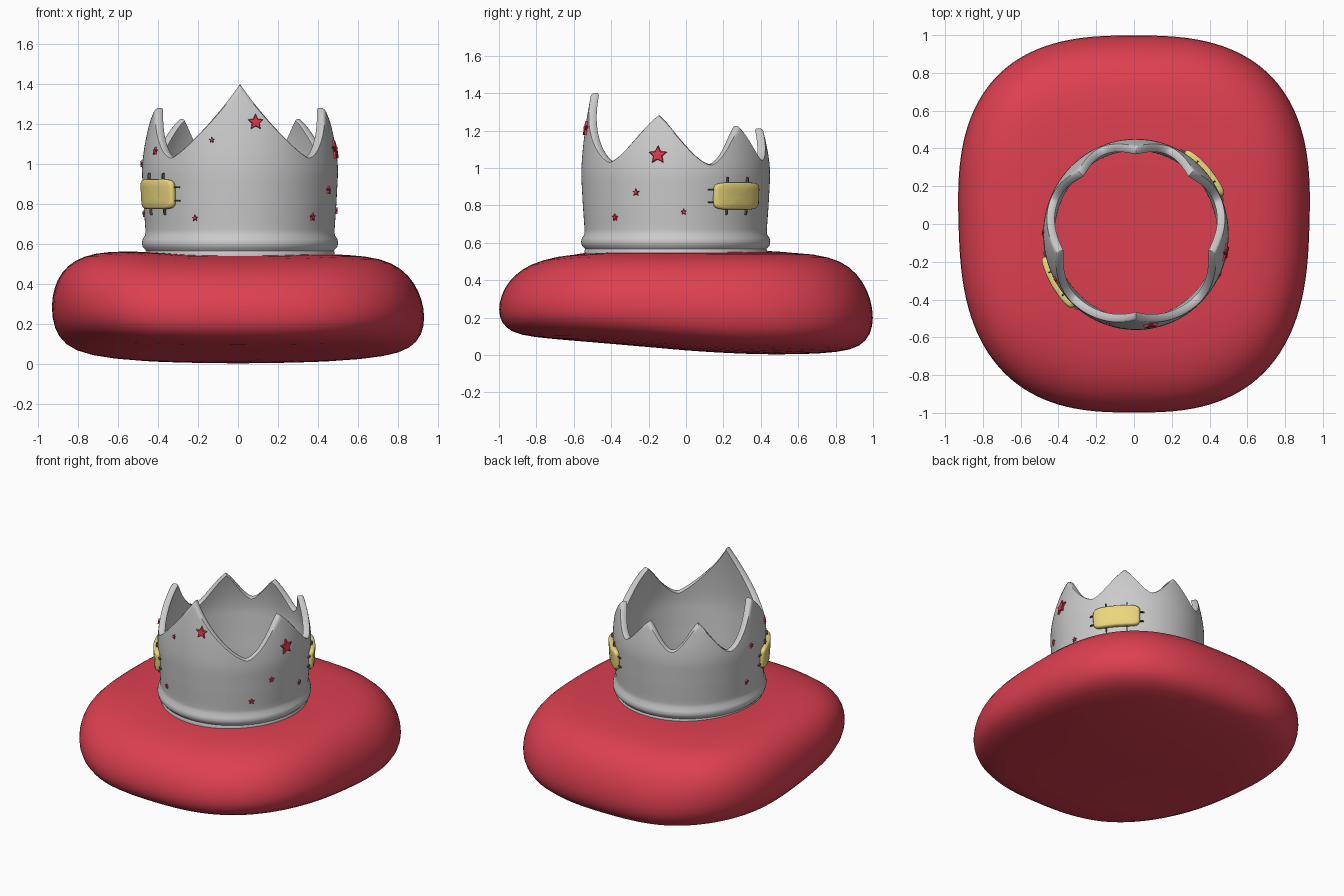
import bpy, bmesh
from math import sin, cos, pi, radians, degrees, copysign

if "Cube" in bpy.data.objects:
    bpy.data.objects.remove(bpy.data.objects["Cube"])

def material(name, rgb):
    m = bpy.data.materials.new(name)
    m.diffuse_color = (*rgb, 1)
    m.use_nodes = True
    m.node_tree.nodes["Principled BSDF"].inputs["Base Color"].default_value = m.diffuse_color
    return m

RED = material("red_cloth", (0.72, 0.05, 0.08))
STAR = material("star_red", (0.70, 0.04, 0.07))
YELLOW = material("patch_yellow", (0.83, 0.68, 0.20))
THREAD = material("thread", (0.12, 0.09, 0.09))

def smooth(t):
    t = max(0.0, min(1.0, t))
    return t * t * (3 - 2 * t)

def lerp(table, x):
    """Piecewise-linear lookup in (x, y) pairs."""
    for (a, p), (b, q) in zip(table, table[1:]):
        if x <= b:
            return p + (q - p) * max(0, x - a) / (b - a)
    return table[-1][1]

def loft(name, rings, mat=None, closed=False, angle=None):
    """Skin a list of equal-length rings; cap the ends or join them."""
    bm = bmesh.new()
    rows = [[bm.verts.new(p) for p in ring] for ring in rings]
    n = len(rows[0])
    pairs = list(zip(rows, rows[1:])) + ([(rows[-1], rows[0])] if closed else [])
    for a, b in pairs:
        for i in range(n):
            j = (i + 1) % n
            bm.faces.new((a[i], a[j], b[j], b[i]))
    if not closed:
        bm.faces.new(rows[0][::-1])
        bm.faces.new(rows[-1])
    bmesh.ops.recalc_face_normals(bm, faces=bm.faces)
    for f in bm.faces:
        f.smooth = True
    me = bpy.data.meshes.new(name)
    bm.to_mesh(me)
    bm.free()
    ob = bpy.data.objects.new(name, me)
    bpy.context.collection.objects.link(ob)
    if mat:
        me.materials.append(mat)
    if angle:
        bpy.ops.object.select_all(action='DESELECT')
        ob.select_set(True)
        bpy.context.view_layer.objects.active = ob
        bpy.ops.object.shade_smooth_by_angle(angle=radians(angle))
    return ob

# Cushion: squarish pillow, front edge lifted, left shoulder fuller
def cushion_point(s, h, a):
    c, d = cos(a), sin(a)
    x = 0.935 * s * copysign(abs(c) ** (2 / 2.7), c)
    y = 1.005 * s * copysign(abs(d) ** (2 / 2.7), d)
    x *= 1 + 0.03 * y
    h += 0.09 * smooth((-x - 0.4) / 0.5) * sin(pi * h)
    low = 0.085 * smooth((0.5 - y) / 1.4) + 0.04 * x * x
    high = 0.55 + 0.025 * smooth((-x - 0.3) / 0.4) - 0.03 * smooth((-y - 0.45) / 0.5)
    return (x, y, low + (high - low) * h)

SECTION = [(0.03, 0), (0.3, 0), (0.6, 0.003), (0.82, 0.025), (0.93, 0.08), (0.985, 0.2),
           (1.0, 0.36), (0.985, 0.54), (0.945, 0.71), (0.875, 0.86), (0.77, 0.955),
           (0.6, 1), (0.3, 1), (0.03, 1)]
cushion = loft("cushion", [[cushion_point(s, h, 2 * pi * i / 64) for i in range(64)]
                           for s, h in SECTION], RED)
cushion.modifiers.new("soften", 'SUBSURF').levels = 1
cushion.modifiers["soften"].render_levels = 1

# Crown shape: angle 0 faces front, counter-clockwise from above
KNOTS = [(0, 1.40), (45, 1.035), (78, 1.28), (112, 1.02), (137, 1.225), (158, 1.045), (180, 1.21)]
BAND = [(0.53, 0.470), (0.56, 0.474), (0.566, 0.470), (0.572, 0.474), (0.585, 0.487), (0.605, 0.491),
        (0.625, 0.487), (0.645, 0.474), (0.67, 0.473), (0.8, 0.482), (0.95, 0.49)]

def fold(deg):
    return abs((deg + 180) % 360 - 180)

def top_height(deg):
    a = fold(deg)
    for (p, hp), (q, hq) in zip(KNOTS, KNOTS[1:]):
        if a <= q:
            u = (a - p) / (q - p)
            lo, hi = min(hp, hq), max(hp, hq)
            if hp > hq:
                u = 1 - u
            straight = hi > 1.35
            return lo + (hi - lo) * (u ** 1.35 if straight else 0.5 * u ** 1.4 + 0.5 * smooth(u))
    return KNOTS[-1][1]

def crown_point(deg, z, offset=0.0):
    tip = 1.40 - 0.14 * smooth((fold(deg) - 30) / 30)
    r = lerp(BAND, z) + offset
    r -= 0.052 * max(0, (z - 0.97) / (tip - 0.97)) ** 1.6
    t = radians(deg)
    return (0.01 + r * sin(t), -0.055 - 1.03 * r * cos(t), z)

def crown_ring(level, offset, dz=0.0):
    """Level below 1 is a fixed band height, above 1 a fraction up to the spikes."""
    ring = []
    for deg in range(360):
        top = top_height(deg)
        z = level if level < 1 else 0.67 + (top - 0.67) * (level - 1)
        ring.append(crown_point(deg, z + dz, offset))
    return ring

levels = [z for z, r in BAND[:9]] + [1 + i / 16 for i in range(1, 16)] + [1.985]
rings = [crown_ring(v, 0) for v in levels]
rings += [crown_ring(2, -0.008), crown_ring(2, -0.034)]
rings += [crown_ring(v, -0.042) for v in reversed(levels[8:])] + [crown_ring(0.53, -0.04)]
loft("crown", rings, closed=True, angle=50)

# Decorations wrapped on the crown wall
def decal(name, outline, deg, z, steps, mat, angle=35):
    rings = [[crown_point(deg + degrees(u * s / 0.49), z + v * s, d) for u, v in outline]
             for s, d in steps]
    return loft(name, rings, mat, angle=angle)

def star(name, deg, z, size):
    pts = [(size * k * cos(pi / 2 + i * pi / 5), size * k * sin(pi / 2 + i * pi / 5))
           for i in range(10) for k in [1 if i % 2 == 0 else 0.48]]
    t = 0.007 + 0.12 * size
    decal(name, pts, deg, z, [(1, -0.01), (1, t * 0.7), (0.85, t), (0.3, t)], mat=STAR)

STARS = [(9.5, 1.21, 0.042), (-17, 1.12, 0.015), (-28, 0.73, 0.017), (49, 0.735, 0.021),
         (65, 0.87, 0.021), (79, 1.07, 0.051), (95, 0.765, 0.018), (-61, 1.065, 0.02),
         (-91, 1.0, 0.018), (-95, 0.75, 0.018)]
for i, s in enumerate(STARS):
    star(f"star_{i + 1}", *s)

# Sewn patches with stitches around the edge
def patch(name, deg, z, w, h):
    n = 48
    pts = []
    for i in range(n):
        c, d = cos(2 * pi * i / n), sin(2 * pi * i / n)
        pts.append((w * copysign(abs(c) ** 0.35, c), h * copysign(abs(d) ** 0.35, d)))
    decal(name, pts, deg, z, [(0.97, -0.01), (1, 0.008), (1, 0.018), (0.96, 0.026),
                              (0.88, 0.03), (0.5, 0.031), (0.1, 0.031)], YELLOW, 60)
    marks = [(sx * w * 0.45, sy * h, 0.004, 0.03) for sx in (-1, 1) for sy in (-1, 1)]
    marks += [(sx * w, sy * h * 0.45, 0.028, 0.004) for sx in (-1, 1) for sy in (-1, 1)]
    for k, (u, v, a, b) in enumerate(marks):
        # each stitch is shifted to its own centre
        decal(f"{name}_stitch_{k + 1}", [(-a, -b), (a, -b), (a, b), (-a, b)],
              deg + degrees(u / 0.49), z + v, [(1, -0.008), (1, 0.008), (0.7, 0.012)], THREAD)

patch("right_patch", 131, 0.85, 0.15, 0.072)
patch("left_patch", -59, 0.85, 0.15, 0.075)
